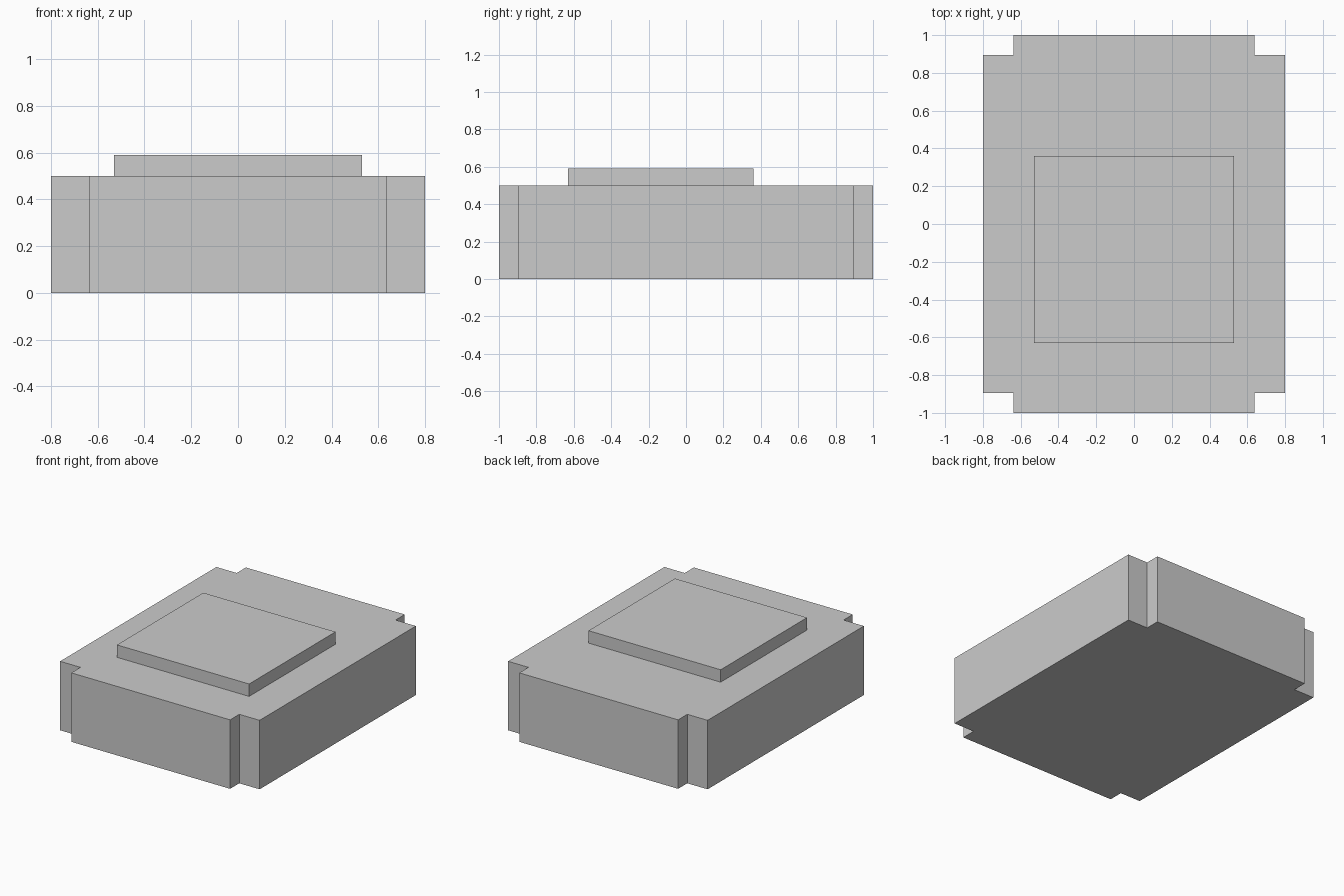
import bpy
import bmesh

cube = bpy.data.objects.get("Cube")
if cube:
    bpy.data.objects.remove(cube, do_unlink=True)

# Single matte grey
grey = bpy.data.materials.new("light_grey")
grey.use_nodes = True
colour = (0.6, 0.6, 0.6, 1.0)
grey.diffuse_color = colour
grey.node_tree.nodes["Principled BSDF"].inputs["Base Color"].default_value = colour


def extrude_outline(name, outline, bottom, top):
    """Raise a closed flat outline into a solid block."""
    bm = bmesh.new()
    base = bm.faces.new([bm.verts.new((x, y, bottom)) for x, y in outline])
    raised = bmesh.ops.extrude_face_region(bm, geom=[base], use_keep_orig=True)
    for item in raised["geom"]:
        if isinstance(item, bmesh.types.BMVert):
            item.co.z = top
    bmesh.ops.recalc_face_normals(bm, faces=bm.faces)
    mesh = bpy.data.meshes.new(name)
    bm.to_mesh(mesh)
    bm.free()
    mesh.materials.append(grey)
    obj = bpy.data.objects.new(name, mesh)
    bpy.context.collection.objects.link(obj)
    return obj


# Main body: a rectangle with a square notch in every corner
half_x, half_y = 0.8, 1.0
notch_x, notch_y = 0.637, 0.895
corner = [(half_x, notch_y), (notch_x, notch_y), (notch_x, half_y)]
outline = []
for sx, sy in ((1, 1), (-1, 1), (-1, -1), (1, -1)):
    points = corner if sx * sy > 0 else corner[::-1]
    outline += [(sx * x, sy * y) for x, y in points]
extrude_outline("notched_body", outline, 0.0, 0.5)

# Raised panel on top, set towards the front
panel_x, panel_front, panel_back = 0.53, -0.63, 0.36
panel = [(-panel_x, panel_front), (panel_x, panel_front),
         (panel_x, panel_back), (-panel_x, panel_back)]
extrude_outline("raised_panel", panel, 0.5, 0.59)
